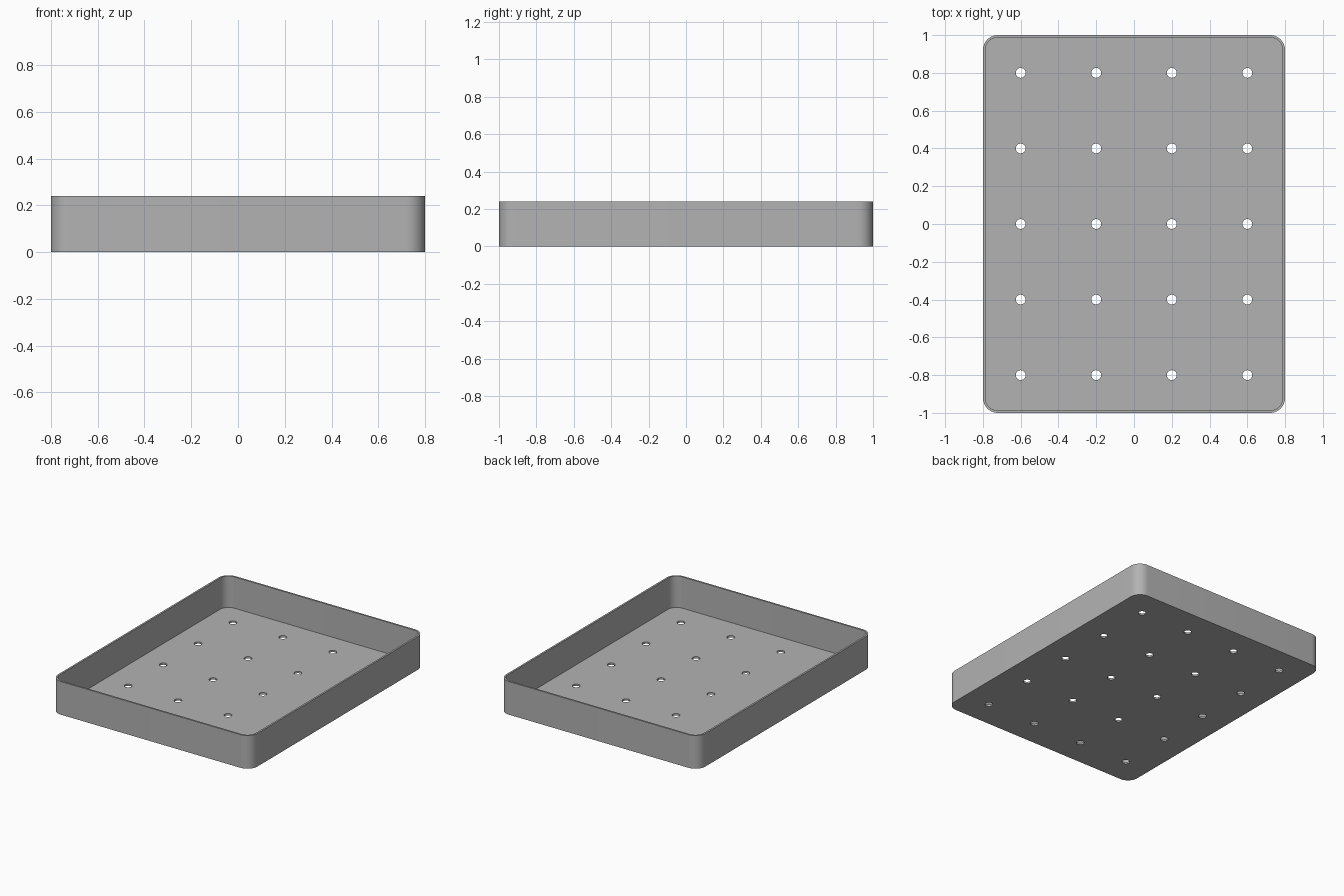
import bpy, bmesh, math

cube = bpy.data.objects.get("Cube")
if cube:
    bpy.data.objects.remove(cube, do_unlink=True)

WIDTH, LENGTH, HEIGHT = 1.6, 2.0, 0.24
WALL, FLOOR = 0.013, 0.013
CORNER, HOLE = 0.08, 0.026

grey = bpy.data.materials.new("plain grey")
grey.use_nodes = True
colour = (0.45, 0.45, 0.45, 1)
grey.diffuse_color = colour
grey.node_tree.nodes["Principled BSDF"].inputs["Base Color"].default_value = colour


def make_object(name, bm):
    bmesh.ops.recalc_face_normals(bm, faces=bm.faces)
    mesh = bpy.data.meshes.new(name)
    bm.to_mesh(mesh)
    bm.free()
    mesh.materials.append(grey)
    obj = bpy.data.objects.new(name, mesh)
    bpy.context.collection.objects.link(obj)
    return obj


def rounded_ring(bm, inset, z, steps=12):
    """Rounded rectangle of vertices, inset from the outer edge."""
    r = CORNER - inset
    ring = []
    for i, (sx, sy) in enumerate([(1, 1), (-1, 1), (-1, -1), (1, -1)]):
        cx, cy = sx * (WIDTH / 2 - CORNER), sy * (LENGTH / 2 - CORNER)
        for k in range(steps + 1):
            a = math.pi / 2 * (i + k / steps)
            ring.append(bm.verts.new((cx + r * math.cos(a), cy + r * math.sin(a), z)))
    return ring


# Tray: outer wall, rim, inner wall, closed by underside and floor
bm = bmesh.new()
rings = [rounded_ring(bm, inset, z) for inset, z in
         [(0, 0), (0, HEIGHT), (WALL, HEIGHT), (WALL, FLOOR)]]
for low, high in zip(rings, rings[1:]):
    for k in range(len(low)):
        n = (k + 1) % len(low)
        bm.faces.new((low[k], low[n], high[n], high[k]))
bm.faces.new(rings[0])
bm.faces.new(rings[-1])
tray = make_object("tray", bm)

# Drain holes: grid of four by five round cutters
bm = bmesh.new()
for col in range(4):
    for row in range(5):
        made = bmesh.ops.create_cone(bm, cap_ends=True, segments=32,
                                     radius1=HOLE, radius2=HOLE, depth=0.1)
        bmesh.ops.translate(bm, verts=made["verts"],
                            vec=(0.4 * col - 0.6, 0.4 * row - 0.8, 0))
cutter = make_object("drain_hole_cutter", bm)

cut = tray.modifiers.new("drain holes", "BOOLEAN")
cut.object = cutter
cut.solver = "EXACT"
bpy.ops.object.select_all(action="DESELECT")
bpy.context.view_layer.objects.active = tray
tray.select_set(True)
bpy.ops.object.modifier_apply(modifier=cut.name)
bpy.data.objects.remove(cutter, do_unlink=True)
bpy.ops.object.shade_smooth_by_angle(angle=math.radians(30))
